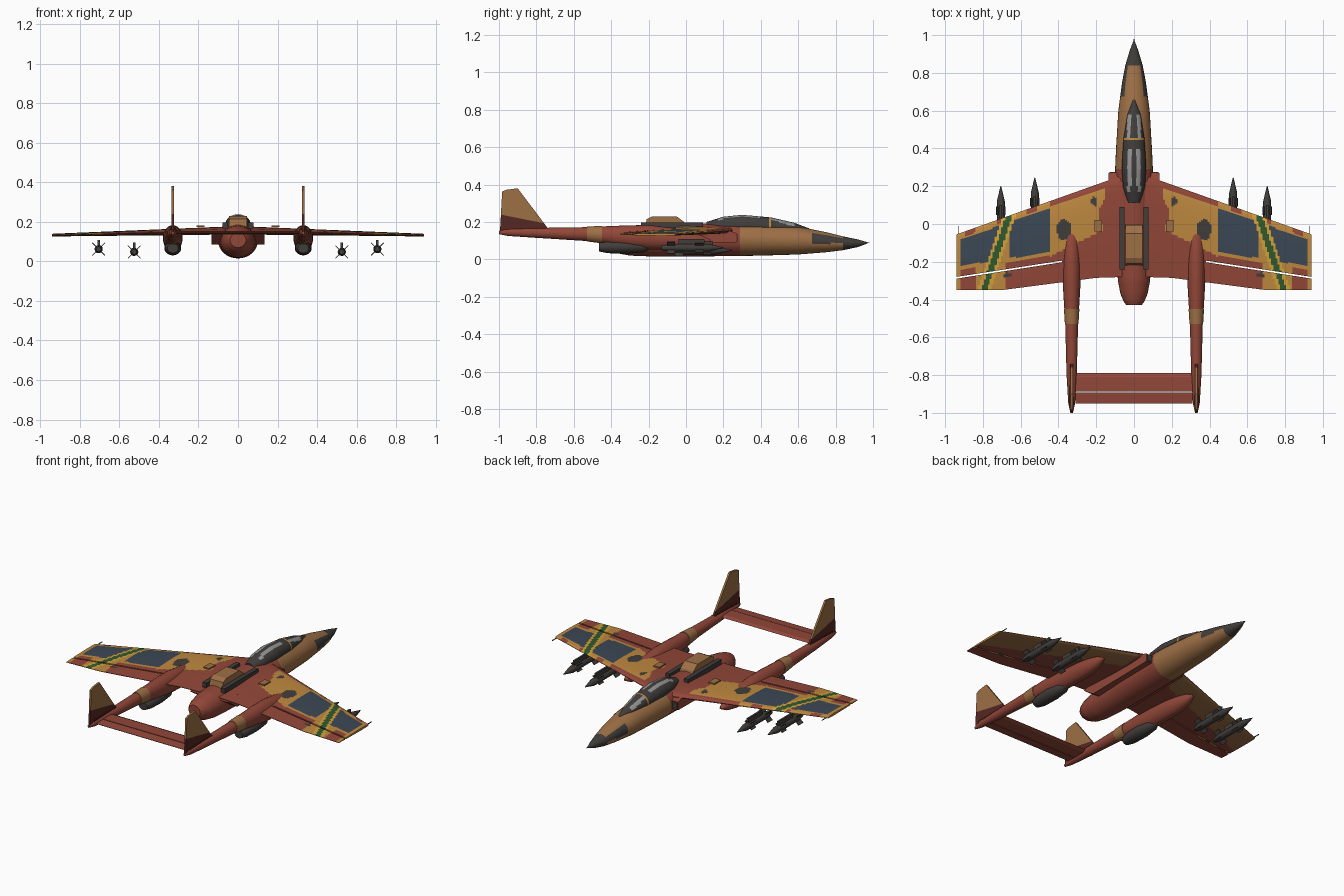
import bpy, bmesh, math
from mathutils import Vector, Matrix

cube = bpy.data.objects.get("Cube")
if cube:
    bpy.data.objects.remove(cube)

# Palette
COLOURS = {"rust": (.29, .063, .04), "ochre": (.52, .25, .05), "tan": (.34, .16, .06),
           "charcoal": (.052, .047, .043), "slate_blue": (.045, .065, .09), "green": (.03, .1, .03),
           "maroon": (.09, .02, .016), "pale_grey": (.3, .3, .3), "yellow": (.66, .36, .04)}
NAMES = list(COLOURS)
MATS = []
for n, c in COLOURS.items():
    m = bpy.data.materials.new(n)
    m.use_nodes = True
    m.diffuse_color = (*c, 1)
    m.node_tree.nodes["Principled BSDF"].inputs["Base Color"].default_value = (*c, 1)
    MATS.append(m)


def finish(name, bm, colour, smooth=False):
    """colour is a palette name or a rule(centre, normal) giving one"""
    bmesh.ops.recalc_face_normals(bm, faces=bm.faces[:])
    bm.normal_update()
    picks = [colour if isinstance(colour, str) else colour(f.calc_center_median(), f.normal)
             for f in bm.faces]
    used = sorted(set(picks))
    for f, p in zip(bm.faces, picks):
        f.material_index = used.index(p)
    me = bpy.data.meshes.new(name)
    bm.to_mesh(me)
    bm.free()
    for p in used:
        me.materials.append(MATS[NAMES.index(p)])
    ob = bpy.data.objects.new(name, me)
    bpy.context.collection.objects.link(ob)
    if smooth:
        bpy.ops.object.select_all(action='DESELECT')
        ob.select_set(True)
        bpy.context.view_layer.objects.active = ob
        bpy.ops.object.shade_smooth_by_angle(angle=math.radians(40))
    return ob


def skin(bm, rings):
    """bridge closed rings of equal length and cap both ends"""
    vs = [[bm.verts.new(p) for p in r] for r in rings]
    n = len(vs[0])
    for a, b in zip(vs, vs[1:]):
        for i in range(n):
            j = (i + 1) % n
            bm.faces.new((a[i], a[j], b[j], b[i]))
    bm.faces.new(vs[0])
    bm.faces.new(vs[-1][::-1])


def body(name, keys, colour, x=0, sides=24, sub=1):
    """elliptical loft along y; keys are (y, half width, bottom, top)"""
    dense = [tuple(p + (q - p) * k / sub for p, q in zip(a, b))
             for a, b in zip(keys, keys[1:]) for k in range(sub)] + [keys[-1]]
    turn = [math.tau * i / sides for i in range(sides)]
    bm = bmesh.new()
    skin(bm, [[(x + w * math.cos(t), y, (lo + hi) / 2 + (hi - lo) / 2 * math.sin(t)) for t in turn]
              for y, w, lo, hi in dense])
    return finish(name, bm, colour, True)


def box(name, centre, size, colour, roll=0):
    bm = bmesh.new()
    bmesh.ops.create_cube(bm, size=1, matrix=Matrix.Translation(centre)
                          @ Matrix.Rotation(roll, 4, 'Y') @ Matrix.Diagonal((*size, 1)))
    return finish(name, bm, colour)


def prism(name, outline, x0, x1, colour, cut_z=None):
    """(y, z) outline extruded across x, optionally split at a height"""
    bm = bmesh.new()
    skin(bm, [[(x, y, z) for y, z in outline] for x in (x0, x1)])
    if cut_z:
        bmesh.ops.bisect_plane(bm, geom=bm.verts[:] + bm.edges[:] + bm.faces[:],
                               plane_co=(0, -.87, cut_z), plane_no=(0, .2, 1))
    return finish(name, bm, colour)


# Fuselage
def fuselage_colour(c, n):
    side_patch = abs(n.x) > .6 and c.z > .085 and .66 < c.y < .84
    if c.y > .84 or side_patch:
        return "charcoal"
    return "tan" if c.y > .29 else "rust"


body("fuselage", [(.97, .003, .085, .092), (.92, .022, .066, .106), (.84, .046, .049, .123),
                  (.75, .063, .038, .145), (.6, .083, .026, .175), (.4, .095, .02, .19),
                  (.29, .1, .018, .194), (0, .1, .015, .19), (-.2, .092, .016, .185),
                  (-.3, .085, .02, .18), (-.37, .072, .033, .167), (-.41, .055, .053, .155),
                  (-.43, .04, .07, .145)], fuselage_colour, sides=32, sub=4)
body("nose_probe", [(.98, .002, .087, .09), (.95, .003, .085, .092)], "charcoal", sides=8)


# Canopy
def canopy_colour(c, n):
    if .445 < c.y < .455:
        return "ochre"
    glint = .017 < abs(c.x) < .037 and n.z > .4 and (.18 < c.y < .4 or .47 < c.y < .57)
    return "pale_grey" if glint else "charcoal"


body("canopy", [(.66, .006, .15, .165), (.58, .035, .14, .195), (.455, .055, .13, .224),
                (.445, .056, .13, .225), (.3, .065, .13, .238), (.2, .058, .13, .228),
                (.11, .035, .14, .2)], canopy_colour, sides=32, sub=3)

# Dorsal pack
prism("dorsal_pack", [(-.22, .17), (-.21, .215), (-.18, .23), (-.05, .23), (-.01, .2), (0, .17)],
      -.045, .045, "tan")

# Wing planform
TIP = .94
AIRFOIL = (.155, .132, .022, .006)


def lerp_path(pts, x):
    for (a, p), (b, q) in zip(pts, pts[1:]):
        if x <= b:
            return p + (q - p) * (x - a) / (b - a)
    return pts[-1][1]


def lead(x):
    return lerp_path([(.04, .265), (TIP, -.055)], x)


def slit(x):
    return lerp_path([(.04, -.17), (.39, -.195), (TIP, -.28)], x)


def trail(x):
    return lerp_path([(.04, -.28), (.2, -.285), (.7, -.35), (TIP, -.35)], x)


def wing_colour(c, n):
    x, y = abs(c.x), c.y
    ahead, behind = lead(x) - y, y - slit(x)
    if n.z < 0:
        return "tan" if ahead < .13 + .06 * x and x > .15 else "rust"
    stripe = x - .675 + .34 * y
    if abs(stripe) < .017 and x > .62:
        return "green"
    if abs(stripe) < .034 and x > .62:
        return "yellow"
    if ahead > .035 and behind > .055 and (.44 < x < .66 or .7 < x < .92):
        return "slate_blue"
    for px, py, rx, ry in ((.37, -.03, .04, .055), (.21, .12, .018, .025), (.67, -.27, .02, .015)):
        if ((x - px) / rx) ** 2 + ((y - py) / ry) ** 2 < 1:
            return "charcoal"
    if x < .17 + .02 * math.sin(30 * y) or (x < .44 and ahead < .03):
        return "rust"
    if x < .44:
        return "ochre" if y > -.16 + .5 * (.42 - x) else "rust"
    if behind < .035:
        return "ochre" if .68 < x < .84 or x > .92 else "rust"
    return "rust" if ahead < .025 and math.sin(38 * x) > .5 else "ochre"


def panel(name, s, x0, x1, front, rear, nx, ny):
    """closed aerofoil strip between two chord lines"""
    z0, z1, t0, t1 = AIRFOIL
    rings = []
    for i in range(nx + 1):
        x = x0 + (x1 - x0) * i / nx
        k = x / TIP
        top, under = [], []
        for j in range(ny + 1):
            y = front(x) + (rear(x) - front(x)) * j / ny
            g = min(1, max(0, (lead(x) - y) / (lead(x) - trail(x))))
            h = (t0 + (t1 - t0) * k) * 4 * (math.sqrt(g) - g) + .0015
            z = z0 + (z1 - z0) * k
            top.append((s * x, y, z + h))
            under.append((s * x, y, z - .8 * h))
        rings.append(top + under[::-1])
    bm = bmesh.new()
    skin(bm, rings)
    return finish(name, bm, wing_colour, True)


# Stores carried under the wing
def store(tag, x, z, tip):
    body(tag + "_missile", [(tip, .002, z - .002, z + .002), (tip - .05, .014, z - .014, z + .014),
                            (tip - .08, .021, z - .021, z + .021), (tip - .28, .021, z - .021, z + .021),
                            (tip - .33, .013, z - .013, z + .013)], "charcoal", x, 12)
    for fy, span in ((tip - .28, .09), (tip - .13, .065)):
        for roll in (.25, .75):
            box(tag + "_fin", (x, fy, z), (span, .045, .004), "charcoal", roll * math.pi)
    box(tag + "_pylon", (x, tip - .17, z + .032), (.012, .14, .03), "charcoal")


# Everything that is mirrored left and right
for side, s in (("left", 1), ("right", -1)):
    panel(side + "_wing", s, .04, TIP, lead, slit, 80, 34)
    panel(side + "_inner_flap", s, .04, .38, slit, trail, 26, 8)
    panel(side + "_outer_flap", s, .38, TIP, lambda x: slit(x) - .009, trail, 54, 6)
    box(side + "_wingtip_probe", (s * .93, -.05, .132), (.004, .08, .004), "charcoal")
    # Intake trunk and hatches
    prism(side + "_intake", [(.27, .09), (.27, .14), (.2, .165), (-.2, .16), (-.28, .14), (-.2, .085)],
          s * .07, s * .135, "rust")
    box(side + "_intake_mouth", (s * .112, .272, .115), (.036, .006, .04), "charcoal")
    box(side + "_spine_strip", (s * .064, -.075, .182), (.028, .33, .03), "charcoal")
    box(side + "_wing_hatch", (s * .19, -.01, .177), (.04, .06, .008), "tan")
    # Boom with band and engine pod
    body(side + "_boom", [(.13, .008, .095, .105), (.08, .03, .07, .13), (0, .044, .055, .148),
                          (-.07, .048, .05, .168), (-.2, .05, .053, .183), (-.3, .048, .06, .182),
                          (-.45, .039, .088, .176), (-.53, .034, .098, .172), (-.8, .027, .115, .168),
                          (-.95, .018, .125, .165), (-1, .007, .135, .152)], "rust", s * .33)
    body(side + "_boom_band", [(-.45, .041, .086, .179), (-.53, .036, .096, .175)], "tan", s * .33)
    body(side + "_engine_pod", [(-.19, .012, .055, .08), (-.23, .034, .037, .095), (-.32, .043, .03, .105),
                                (-.42, .04, .033, .1), (-.465, .028, .042, .09)], "charcoal", s * .33, 20)
    # Tail fin
    prism(side + "_fin", [(-.995, .14), (-.983, .362), (-.96, .372), (-.9, .38), (-.73, .155), (-.73, .14)],
          s * .324, s * .336, lambda c, n: "tan" if c.z + .2 * (c.y + .87) > .215 else "maroon", .215)
    box(side + "_fin_fairing", (s * .33, -.85, .158), (.022, .22, .022), "maroon")
    store(side + "_inner", s * .525, .048, .245)
    store(side + "_outer", s * .705, .062, .2)

# Tailplane and elevator
prism("tailplane", [(-.79, .145), (-.81, .153), (-.888, .153), (-.888, .137), (-.81, .137)], -.33, .33, "rust")
prism("elevator", [(-.892, .152), (-.95, .146), (-.95, .144), (-.892, .138)], -.31, .31, "rust")
